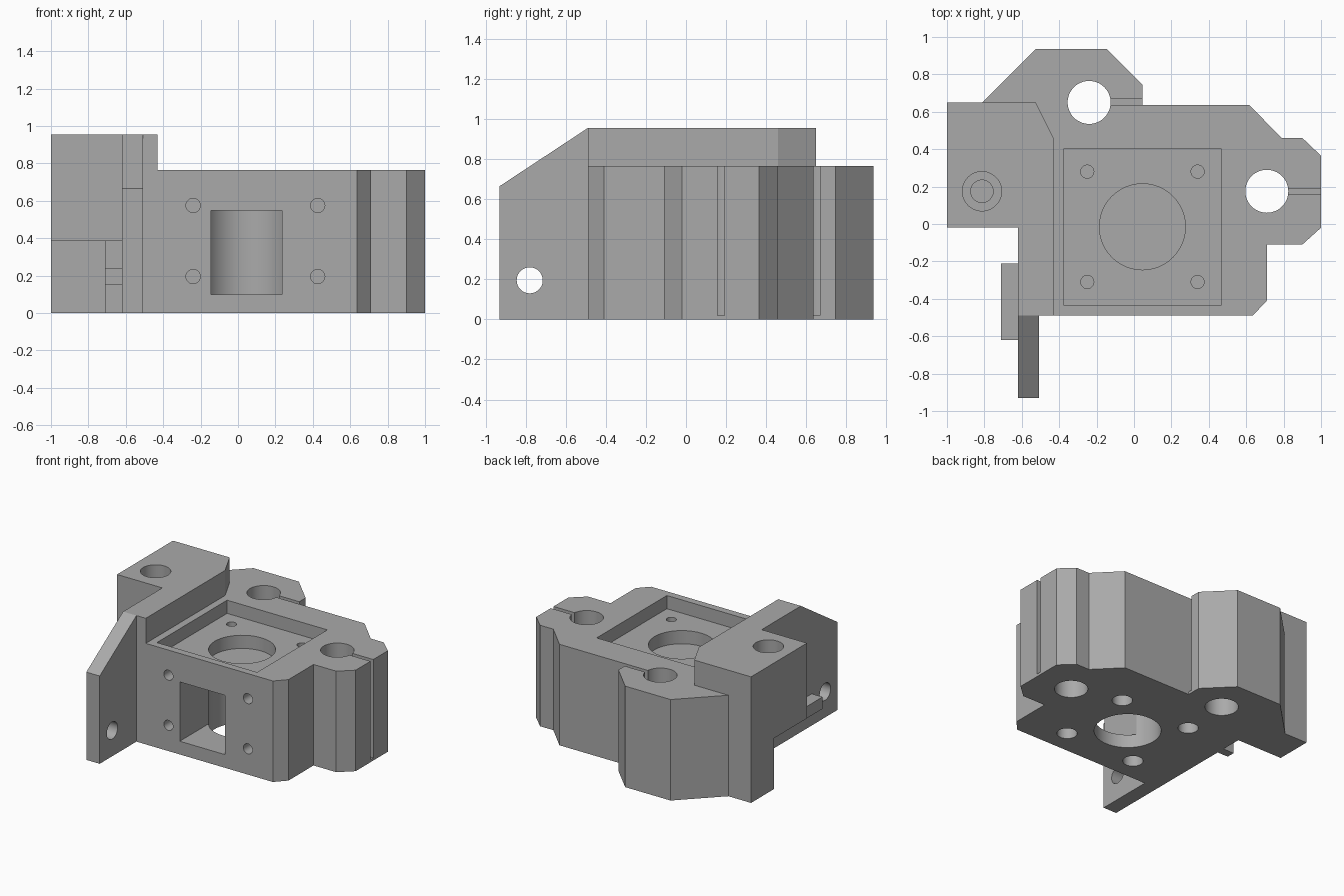
import bpy, bmesh, math
from mathutils import Matrix, Vector

old = bpy.data.objects.get("Cube")
if old:
    bpy.data.objects.remove(old, do_unlink=True)

grey = bpy.data.materials.new("plain_grey")
grey.use_nodes = True
GREY = (0.4, 0.4, 0.4, 1)
grey.diffuse_color = GREY
grey.node_tree.nodes["Principled BSDF"].inputs["Base Color"].default_value = GREY

TOP, DECK = 0.955, 0.765


def finish(name, bm):
    bmesh.ops.recalc_face_normals(bm, faces=bm.faces)
    mesh = bpy.data.meshes.new(name)
    bm.to_mesh(mesh)
    bm.free()
    mesh.materials.append(grey)
    ob = bpy.data.objects.new(name, mesh)
    bpy.context.collection.objects.link(ob)
    return ob


def prism(name, outline, start, end, axis="Z"):
    """Extrude an outline along Z (x, y points) or along X (y, z points)."""
    bm = bmesh.new()
    place = (lambda a, b: (a, b, start)) if axis == "Z" else (lambda a, b: (start, a, b))
    face = bm.faces.new([bm.verts.new(place(a, b)) for a, b in outline])
    moved = bmesh.ops.extrude_face_region(bm, geom=[face])["geom"]
    step = Vector((0, 0, end - start)) if axis == "Z" else Vector((end - start, 0, 0))
    bmesh.ops.translate(bm, vec=step, verts=[v for v in moved if isinstance(v, bmesh.types.BMVert)])
    return finish(name, bm)


def box(name, x0, x1, y0, y1, z0, z1):
    return prism(name, [(x0, y0), (x1, y0), (x1, y1), (x0, y1)], z0, z1)


def rod(name, centre, radius, length, axis="Z", sides=48):
    bm = bmesh.new()
    bmesh.ops.create_cone(bm, cap_ends=True, segments=sides, radius1=radius,
                          radius2=radius, depth=length)
    turn = {"Z": Matrix(), "Y": Matrix.Rotation(math.pi / 2, 4, "X"),
            "X": Matrix.Rotation(math.pi / 2, 4, "Y")}[axis]
    bm.transform(Matrix.Translation(centre) @ turn)
    return finish(name, bm)


def bore(name, x, y, radius, z0, z1):
    return rod(name, (x, y, (z0 + z1) / 2), radius, z1 - z0)


def combine(target, tool, operation):
    mod = target.modifiers.new(tool.name, "BOOLEAN")
    mod.operation, mod.solver, mod.object = operation, "EXACT", tool
    bpy.context.view_layer.objects.active = target
    bpy.ops.object.modifier_apply(modifier=mod.name)
    bpy.data.objects.remove(tool, do_unlink=True)


# Main body with the two rod clamps and the rear leg
bracket = prism("motor_bracket", [
    (-0.62, -0.49), (0.635, -0.49), (0.71, -0.41), (0.71, -0.11), (0.9, -0.11),
    (1, -0.02), (1, 0.365), (0.9, 0.46), (0.79, 0.46), (0.615, 0.637),
    (0.045, 0.637), (0.045, 0.745), (-0.145, 0.935), (-0.525, 0.935),
    (-0.81, 0.65), (-1, 0.65), (-1, 0.375), (-0.62, 0.375)], 0, DECK)

# Raised wall, side arm, end plate and small ribs
solids = [
    prism("raised_wall", [
        (-0.62, -0.49), (-0.43, -0.49), (-0.43, 0.46), (-0.525, 0.65),
        (-1, 0.65), (-1, -0.02), (-0.62, -0.02)], DECK, TOP),
    box("side_arm", -1, -0.62, -0.02, 0.375, 0.385, DECK),
    prism("end_plate", [(-0.93, 0), (-0.49, 0), (-0.49, TOP), (-0.93, 0.665)],
          -0.62, -0.508, "X"),
    box("side_tab", -0.71, -0.62, -0.62, -0.21, 0.15, 0.24),
    box("arm_rib", -0.71, -0.62, 0.155, 0.217, 0, 0.385),
]
for solid in solids:
    combine(bracket, solid, "UNION")

# Motor pocket, bore above and below a thin web, and front window
cx, cy = 0.045, -0.015
cuts = [
    box("pocket", -0.375, 0.465, -0.435, 0.405, 0.665, 0.85),
    bore("upper_bore", cx, cy, 0.23, 0.565, 0.7),
    bore("lower_bore", cx, cy, 0.23, -0.1, 0.55),
    box("window", -0.145, 0.235, -0.6, cy, 0.1, 0.549),
]

# Motor screw holes, wider underneath, and screw holes around the window
for sx in (-1, 1):
    for sy in (-1, 1):
        x, y = cx + sx * 0.295, cy + sy * 0.295
        cuts.append(bore("screw_hole", x, y, 0.035, 0.4, 0.7))
        cuts.append(bore("screw_recess", x, y, 0.07, -0.1, 0.38))
        cuts.append(rod("front_hole", (0.093 + sx * 0.333, -0.49, 0.385 + sy * 0.19),
                        0.038, 0.2, "Y"))

# Rod clamps with their slits, arm counterbore, and end plate hole
cuts += [
    bore("rear_rod_hole", -0.24, 0.65, 0.115, -0.1, 0.9),
    box("rear_slit", -0.2, 0.1, 0.637, 0.669, 0.02, 0.9),
    bore("side_rod_hole", 0.71, 0.175, 0.115, -0.1, 0.9),
    box("side_slit", 0.75, 1.1, 0.157, 0.191, 0.02, 0.9),
    bore("arm_counterbore", -0.813, 0.175, 0.105, 0.6, 1.1),
    bore("arm_screw_hole", -0.813, 0.175, 0.06, 0.41, 0.7),
    rod("plate_hole", (-0.565, -0.78, 0.195), 0.065, 0.3, "X"),
]
for cut in cuts:
    combine(bracket, cut, "DIFFERENCE")

# Smooth bores, sharp edges
bpy.ops.object.select_all(action="DESELECT")
bracket.select_set(True)
bpy.context.view_layer.objects.active = bracket
bpy.ops.object.shade_smooth_by_angle(angle=math.radians(25))
